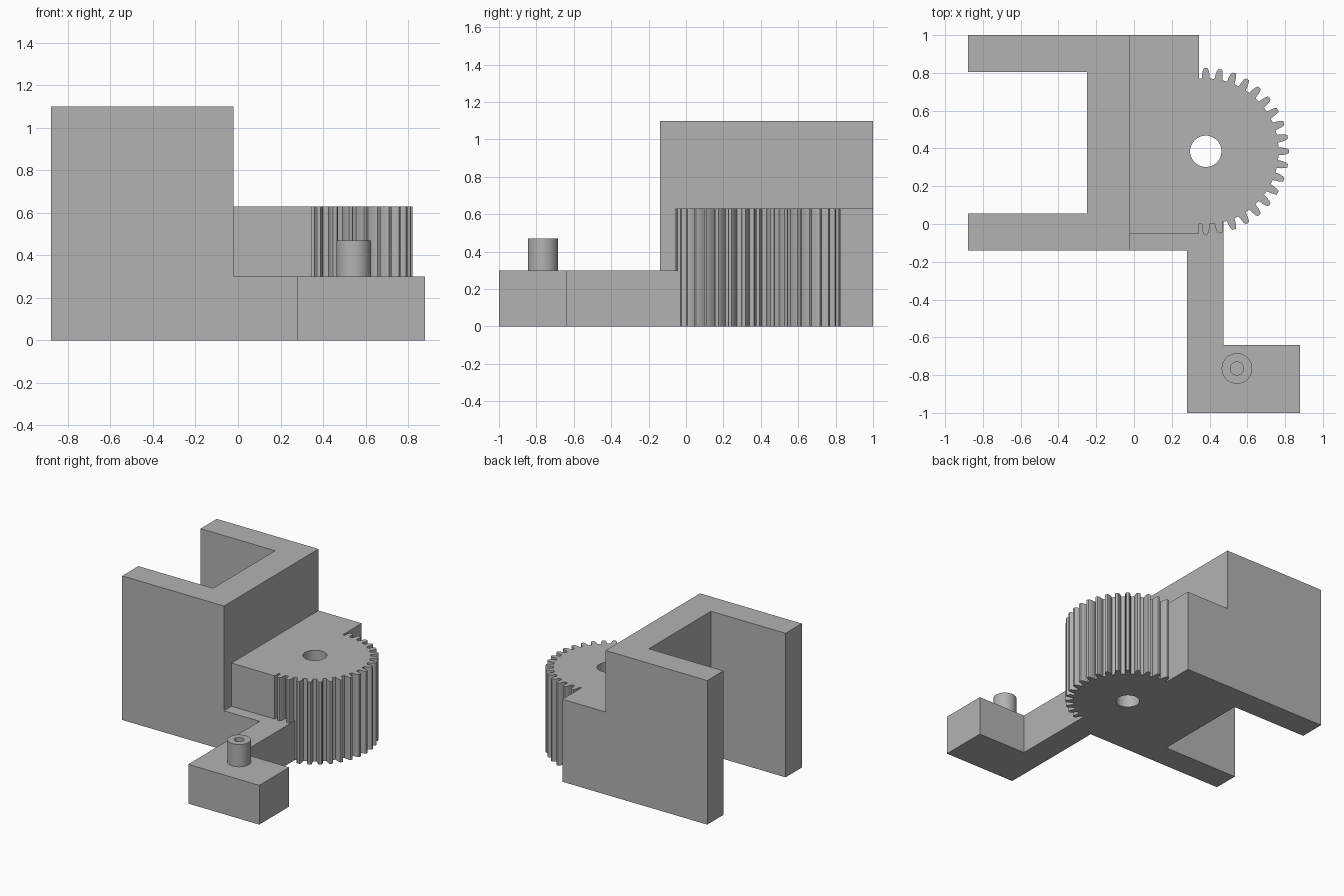
import bpy
import bmesh
from math import sin, cos, radians, tau

default = bpy.data.objects.get("Cube")
if default:
    bpy.data.objects.remove(default, do_unlink=True)

grey = bpy.data.materials.new("plain grey")
grey.use_nodes = True
colour = (0.45, 0.45, 0.45, 1)
grey.diffuse_color = colour
grey.node_tree.nodes["Principled BSDF"].inputs["Base Color"].default_value = colour


def prism(name, outline, z0, z1):
    """Extrude a counter-clockwise outline from z0 to z1."""
    bm = bmesh.new()
    base = bm.faces.new([bm.verts.new((x, y, z0)) for x, y in outline])
    top = bmesh.ops.extrude_face_region(bm, geom=[base], use_keep_orig=True)
    moved = [v for v in top["geom"] if isinstance(v, bmesh.types.BMVert)]
    bmesh.ops.translate(bm, verts=moved, vec=(0, 0, z1 - z0))
    bmesh.ops.recalc_face_normals(bm, faces=bm.faces)
    mesh = bpy.data.meshes.new(name)
    bm.to_mesh(mesh)
    bm.free()
    mesh.materials.append(grey)
    obj = bpy.data.objects.new(name, mesh)
    bpy.context.collection.objects.link(obj)
    return obj


def circle(cx, cy, r, n=48):
    return [(cx + r * cos(tau * i / n), cy + r * sin(tau * i / n)) for i in range(n)]


def bore(obj, name, cx, cy, r, z0, z1):
    """Cut a round hole into an object."""
    cutter = prism(name, circle(cx, cy, r), z0, z1)
    cutter.hide_render = True
    cutter.hide_viewport = True
    mod = obj.modifiers.new("bore", "BOOLEAN")
    mod.operation = "DIFFERENCE"
    mod.solver = "EXACT"
    mod.object = cutter


def smooth(obj):
    bpy.ops.object.select_all(action="DESELECT")
    obj.select_set(True)
    bpy.context.view_layer.objects.active = obj
    bpy.ops.object.shade_smooth_by_angle(angle=radians(20))


# Tall channel bracket, open to one side
prism("channel_bracket", [
    (-0.88, -0.14), (-0.02, -0.14), (-0.02, 1), (-0.88, 1),
    (-0.88, 0.805), (-0.25, 0.805), (-0.25, 0.055), (-0.88, 0.055)], 0, 1.1)

# Block whose free side is a half gear: teeth every ten degrees
GX, GY, ROOT = 0.38, 0.385, 0.385
TOOTH = [(ROOT, -0.021), (0.41, -0.019), (0.43, -0.015), (0.44, -0.009),
         (0.44, 0.009), (0.43, 0.015), (0.41, 0.019), (ROOT, 0.021)]
outline = [(-0.02, -0.05), (0.345, -0.05), (0.345, GY - ROOT)]
for step in range(-9, 10):
    a = radians(10 * step)
    outline += [(GX + r * cos(a) - t * sin(a), GY + r * sin(a) + t * cos(a))
                for r, t in TOOTH]
outline += [(0.345, GY + ROOT), (0.345, 1), (-0.02, 1)]
gear = prism("gear_block", outline, 0, 0.63)
bore(gear, "gear_bore_cutter", GX, GY, 0.083, -0.1, 0.8)
smooth(gear)

# Low bent arm with its end pad
prism("bent_arm", [
    (-0.02, -0.14), (0.28, -0.14), (0.28, -1), (0.88, -1), (0.88, -0.64),
    (0.475, -0.64), (0.475, 0.01), (0.345, 0), (0.345, -0.05), (-0.02, -0.05)], 0, 0.3)

# Hollow peg on the pad
peg = prism("peg", circle(0.545, -0.765, 0.081), 0.3, 0.47)
bore(peg, "peg_bore_cutter", 0.545, -0.765, 0.035, 0.2, 0.6)
smooth(peg)
